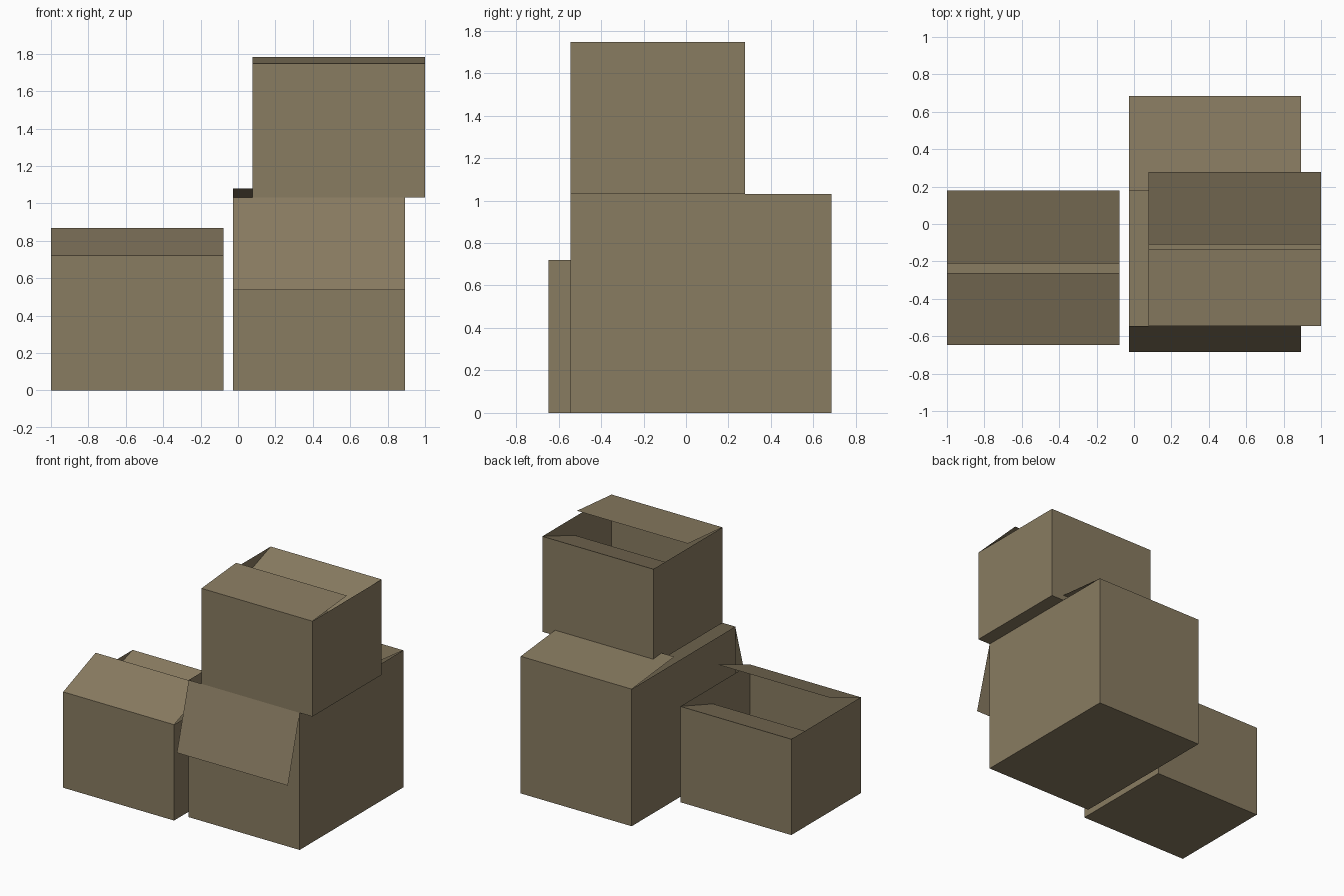
import bpy, bmesh
from mathutils import Vector, Matrix

if "Cube" in bpy.data.objects:
    bpy.data.objects.remove(bpy.data.objects["Cube"])

cardboard = bpy.data.materials.new("brown cardboard")
cardboard.diffuse_color = (0.25, 0.20, 0.12, 1)
cardboard.use_nodes = True
cardboard.node_tree.nodes["Principled BSDF"].inputs["Base Color"].default_value = cardboard.diffuse_color


def finish(bm, name):
    mesh = bpy.data.meshes.new(name)
    bm.to_mesh(mesh)
    bm.free()
    mesh.materials.append(cardboard)
    obj = bpy.data.objects.new(name, mesh)
    bpy.context.collection.objects.link(obj)
    return obj


def open_box(name, x, y, z):
    """Thin-walled carton without its top; x, y, z are (min, max) ranges."""
    bm = bmesh.new()
    size = Vector((x[1] - x[0], y[1] - y[0], z[1] - z[0]))
    centre = Vector((sum(x), sum(y), sum(z))) / 2
    bmesh.ops.create_cube(bm, size=1, matrix=Matrix.Translation(centre) @ Matrix.Diagonal(size).to_4x4())
    bm.normal_update()
    top = [f for f in bm.faces if f.normal.z > 0.9]
    bmesh.ops.delete(bm, geom=top, context='FACES_ONLY')
    return finish(bm, name)


def flap(name, x, y, z, dy, dz):
    """Thin lid flap hinged on the rim edge at (y, z), its free edge offset by (dy, dz)."""
    bm = bmesh.new()
    hinge = bm.edges.new([bm.verts.new((px, y, z)) for px in x])
    free = bmesh.ops.extrude_edge_only(bm, edges=[hinge])["geom"]
    bmesh.ops.translate(bm, verts=[v for v in free if isinstance(v, bmesh.types.BMVert)], vec=(0, dy, dz))
    bm.normal_update()
    for f in bm.faces:          # outer side faces up
        if f.normal.z < 0:
            f.normal_flip()
    return finish(bm, name)


# name, x range, y range, z range, front flap offset, back flap offset
cartons = [
    ("left_box", (-1.0, -0.078), (-0.647, 0.178), (0, 0.72), (0.385, 0.147), (-0.39, -0.13)),
    ("large_box", (-0.028, 0.894), (-0.545, 0.685), (0, 1.03), (-0.14, -0.493), (-0.505, 0.05)),
    ("top_box", (0.078, 1.0), (-0.545, 0.277), (1.03, 1.747), (0.411, 0.035), (-0.387, -0.14)),
]
for name, x, y, z, front, back in cartons:
    open_box(name, x, y, z)
    flap(name + "_front_flap", x, y[0], z[1], *front)
    flap(name + "_back_flap", x, y[1], z[1], *back)
